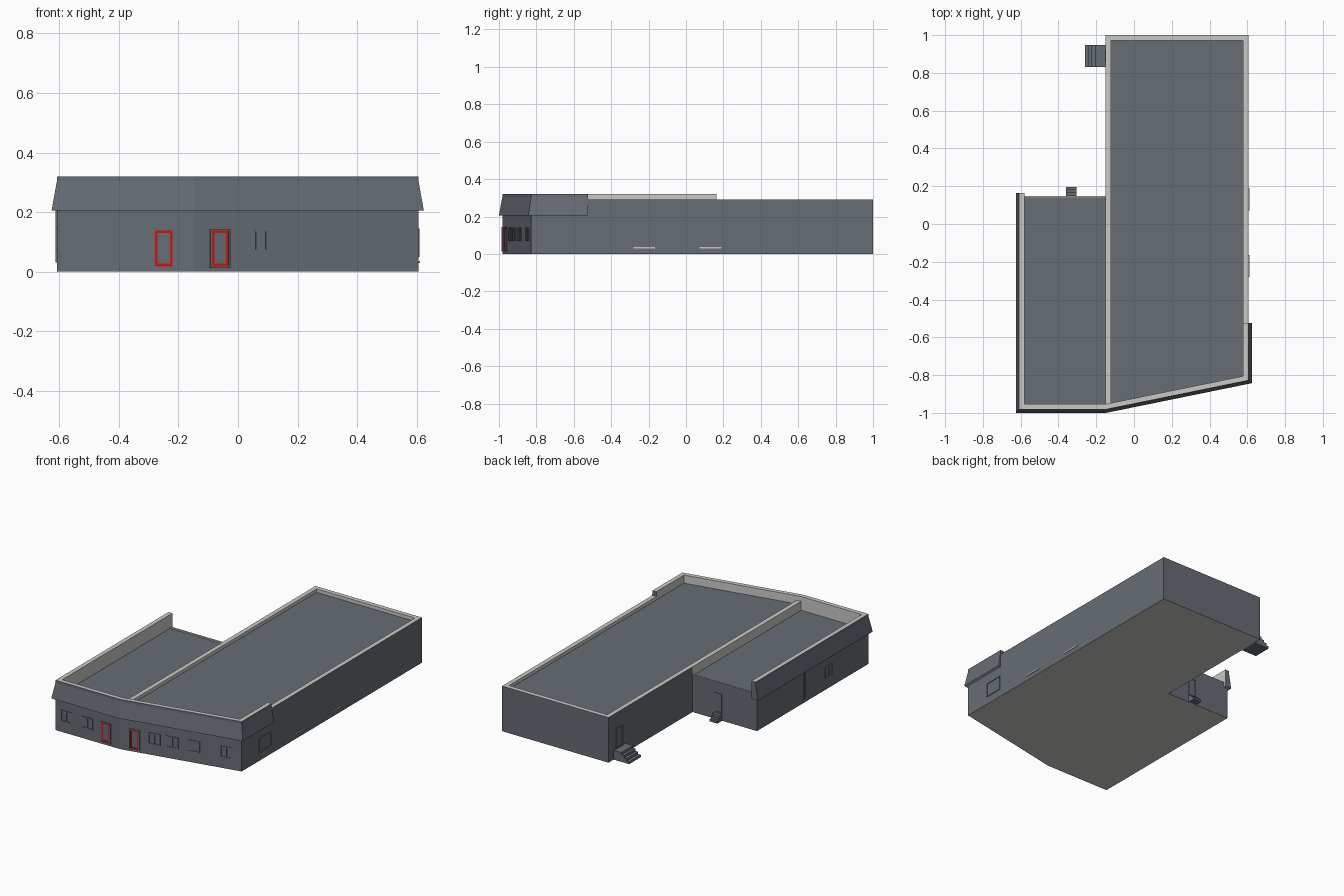
import bpy, bmesh
from mathutils import Vector

if "Cube" in bpy.data.objects:
    bpy.data.objects.remove(bpy.data.objects["Cube"])


def material(name, r, g, b):
    m = bpy.data.materials.new(name)
    m.diffuse_color = (r, g, b, 1)
    m.use_nodes = True
    m.node_tree.nodes["Principled BSDF"].inputs["Base Color"].default_value = m.diffuse_color
    return m


SLATE = material("slate_grey", 0.135, 0.152, 0.178)
LIGHT = material("light_grey", 0.58, 0.58, 0.565)
RED = material("door_red", 0.6, 0.008, 0.005)
MATS = [SLATE, LIGHT, RED]
S, L, R = 0, 1, 2


def finish(name, bm):
    bmesh.ops.recalc_face_normals(bm, faces=bm.faces[:])
    me = bpy.data.meshes.new(name)
    bm.to_mesh(me)
    bm.free()
    for m in MATS:
        me.materials.append(m)
    ob = bpy.data.objects.new(name, me)
    bpy.context.collection.objects.link(ob)
    return ob


def prism(name, pts, z0, z1, sides=S, top=S, bottom=S):
    """Upright prism; sides is one material or one per edge."""
    bm = bmesh.new()
    n = len(pts)
    if isinstance(sides, int):
        sides = [sides] * n
    lo = [bm.verts.new((x, y, z0)) for x, y in pts]
    hi = [bm.verts.new((x, y, z1)) for x, y in pts]
    bm.faces.new(lo[::-1]).material_index = bottom
    bm.faces.new(hi).material_index = top
    for i in range(n):
        j = (i + 1) % n
        bm.faces.new((lo[i], lo[j], hi[j], hi[i])).material_index = sides[i]
    return finish(name, bm)


def rect(x0, x1, y0, y1):
    return [(x0, y0), (x1, y0), (x1, y1), (x0, y1)]


def sweep(name, path, profile, mats):
    """Sweep an (outward, z) profile along a plan path with mitred corners."""
    bm = bmesh.new()
    P = [Vector(p) for p in path]
    nrm = []
    for a, b in zip(P, P[1:]):
        d = (b - a).normalized()
        nrm.append(Vector((d.y, -d.x)))
    rings = []
    for i, p in enumerate(P):
        a, b = nrm[max(i - 1, 0)], nrm[min(i, len(nrm) - 1)]
        m = (a + b) / (1 + a.dot(b))
        rings.append([bm.verts.new((p.x + m.x * o, p.y + m.y * o, z)) for o, z in profile])
    k = len(profile)
    for r, q in zip(rings, rings[1:]):
        for i in range(k):
            j = (i + 1) % k
            bm.faces.new((r[i], q[i], q[j], r[j])).material_index = mats[i]
    bm.faces.new(rings[0])
    bm.faces.new(rings[-1][::-1])
    return finish(name, bm)


def panel(name, a, b, z0, z1, depth, mat=S):
    """Thin plate on the wall running a to b (outside is on the right)."""
    a, b = Vector(a), Vector(b)
    d = (b - a).normalized()
    n = Vector((d.y, -d.x))
    pts = [a + n * depth, b + n * depth, b - n * 0.002, a - n * 0.002]
    return prism(name, [tuple(p) for p in pts], z0, z1, mat, mat, mat)


def framed(name, a, b, z0, z1, bar, depth, mat=S, mullion=False):
    """Four frame bars and an optional centre bar around an opening."""
    a, b = Vector(a), Vector(b)
    w = (b - a).normalized() * bar
    panel(name + "_bottom", a, b, z0, z0 + bar, depth, mat)
    panel(name + "_top", a, b, z1 - bar, z1, depth, mat)
    panel(name + "_side_a", a, a + w, z0 + bar, z1 - bar, depth, mat)
    panel(name + "_side_b", b - w, b, z0 + bar, z1 - bar, depth, mat)
    if mullion:
        c = (a + b) / 2
        panel(name + "_mullion", c - w / 2, c + w / 2, z0 + bar, z1 - bar, depth * 0.7, mat)


XL, XM, XR = -0.608, -0.15, 0.606       # left, dividing and right walls
YF, YR, YW, YB = -0.982, -0.828, 0.148, 1.0   # front, right corner, wing back, back
ROOF, WING = 0.268, 0.232


def front(x):
    """Point on the bent front wall."""
    return (x, YF if x < XM else YF + (x - XM) / (XR - XM) * (YR - YF))


# Main hall and left wing bodies
prism("main_hall", [(XM, YF), (XR, YR), (XR, YB), (XM, YB), (XM, YW)], 0, ROOF,
      [S, S, S, S, L], S, L)
prism("left_wing", [(XL, YF), (XM, YF), (XM, YW), (XL, YW)], 0, WING, S, S, L)

# Low parapets: outer faces slate, inner faces and tops light
T, PT = 0.029, 0.29
prism("parapet_back", rect(XM, XR, YB - T, YB), ROOF, PT, [L, S, S, S], L)
prism("parapet_right", rect(XR - T, XR, -0.53, YB - T), ROOF, PT, [L, S, L, L], L)
prism("parapet_divider_back", rect(XM, XM + T, YW, YB - T), ROOF, PT, [L, L, L, S], L)
prism("parapet_divider_front", rect(XM, XM + T, YF + 0.02, YW), ROOF, PT, L, L)
prism("parapet_wing_back", rect(XL, XM, YW - 0.01, YW), WING, WING + 0.008, [L, S, S, S], L)

# High front parapet with its sloping fascia
sweep("sloped_fascia",
      [(XL, 0.163), (XL, YF), (XM, YF), (XR, YR), (XR, -0.525)],
      [(-0.028, 0.205), (-0.028, 0.32), (0, 0.32), (0, 0.305), (0.018, 0.205)],
      [L, L, S, S, L])

# Front windows
for i, (x0, x1) in enumerate([(-0.57, -0.493), (-0.422, -0.343), (0.025, 0.1),
                              (0.136, 0.213), (0.273, 0.347), (0.473, 0.547)]):
    framed(f"front_window_{i + 1}", front(x0), front(x1), 0.068, 0.142, 0.007, 0.004, S, True)

# Red front doors with slate surrounds
for i, (x0, x1) in enumerate([(-0.285, -0.214), (-0.094, -0.026)]):
    framed(f"door_surround_{i + 1}", front(x0), front(x1), 0.012, 0.144, 0.006, 0.005)
    framed(f"red_door_{i + 1}", front(x0 + 0.006), front(x1 - 0.006), 0.018, 0.138, 0.009, 0.003, R)

# Side windows, sills and seam on the left wall
framed("right_window", (XR, -0.655), (XR, -0.53), 0.05, 0.145, 0.007, 0.004)
framed("left_window", (XL, -0.54), (XL, -0.62), 0.075, 0.145, 0.007, 0.004, S, True)
panel("left_downpipe", (XL, -0.325), (XL, -0.335), 0.03, 0.205, 0.005)
for i, (y0, y1) in enumerate([(-0.28, -0.165), (0.072, 0.19)]):
    panel(f"right_sill_{i + 1}", (XR, y0), (XR, y1), 0.029, 0.036, 0.005, L)

# Back doors
framed("hall_back_door", (XM, 0.925), (XM, 0.855), 0.06, 0.19, 0.006, 0.004)
framed("wing_back_door", (-0.305, YW), (-0.36, YW), 0.045, 0.17, 0.006, 0.004)

# Entry steps, each tread a shorter and taller block
for i in range(4):
    h = 0.015
    x = -0.26 + (0, 0.018, 0.036, 0.054)[i]
    prism(f"hall_step_{i + 1}", rect(x, XM, 0.83, 0.948), i * h, (i + 1) * h)
for i in range(3):
    prism(f"wing_step_{i + 1}", rect(-0.36, -0.305, YW, 0.197 - i * 0.014),
          i * 0.014, (i + 1) * 0.014)
